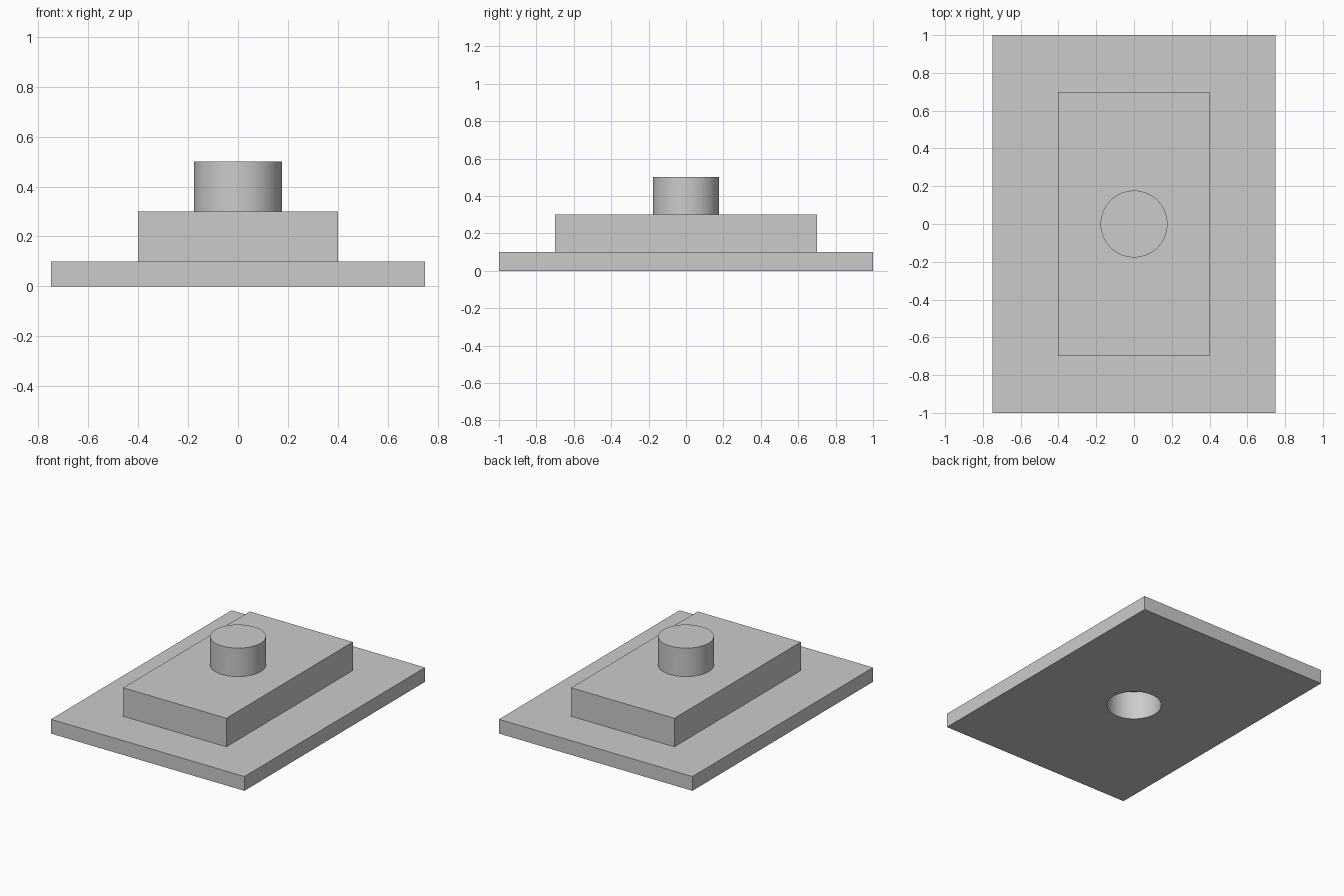
import bpy
import math

if "Cube" in bpy.data.objects:
    bpy.data.objects.remove(bpy.data.objects["Cube"], do_unlink=True)

grey = bpy.data.materials.new("light grey")
grey.use_nodes = True
colour = (0.6, 0.6, 0.6, 1)
grey.diffuse_color = colour
grey.node_tree.nodes["Principled BSDF"].inputs["Base Color"].default_value = colour


def finish(name):
    obj = bpy.context.object
    obj.name = name
    obj.data.materials.append(grey)
    bpy.ops.object.transform_apply(location=True, rotation=True, scale=True)
    return obj


def block(name, width, depth, bottom, top):
    bpy.ops.mesh.primitive_cube_add(size=1, location=(0, 0, (bottom + top) / 2))
    bpy.context.object.scale = (width, depth, top - bottom)
    return finish(name)


def cylinder(name, radius, bottom, top):
    bpy.ops.mesh.primitive_cylinder_add(vertices=64, radius=radius, depth=top - bottom,
                                        location=(0, 0, (bottom + top) / 2))
    return finish(name)


def combine(body, part, operation):
    mod = body.modifiers.new(part.name, 'BOOLEAN')
    mod.operation = operation
    mod.solver = 'EXACT'
    mod.object = part
    bpy.context.view_layer.objects.active = body
    bpy.ops.object.modifier_apply(modifier=mod.name)
    bpy.data.objects.remove(part, do_unlink=True)


# Base plate, raised step and round stud joined into one solid
body = block("stepped_plate", 1.5, 2, 0, 0.1)
combine(body, block("raised_step", 0.8, 1.4, 0.05, 0.3), 'UNION')
combine(body, cylinder("stud", 0.177, 0.25, 0.5), 'UNION')

# Blind round socket in the underside
combine(body, cylinder("socket_cutter", 0.177, -0.1, 0.2), 'DIFFERENCE')

bpy.ops.object.select_all(action='DESELECT')
body.select_set(True)
bpy.context.view_layer.objects.active = body
bpy.ops.object.shade_smooth_by_angle(angle=math.radians(30))
